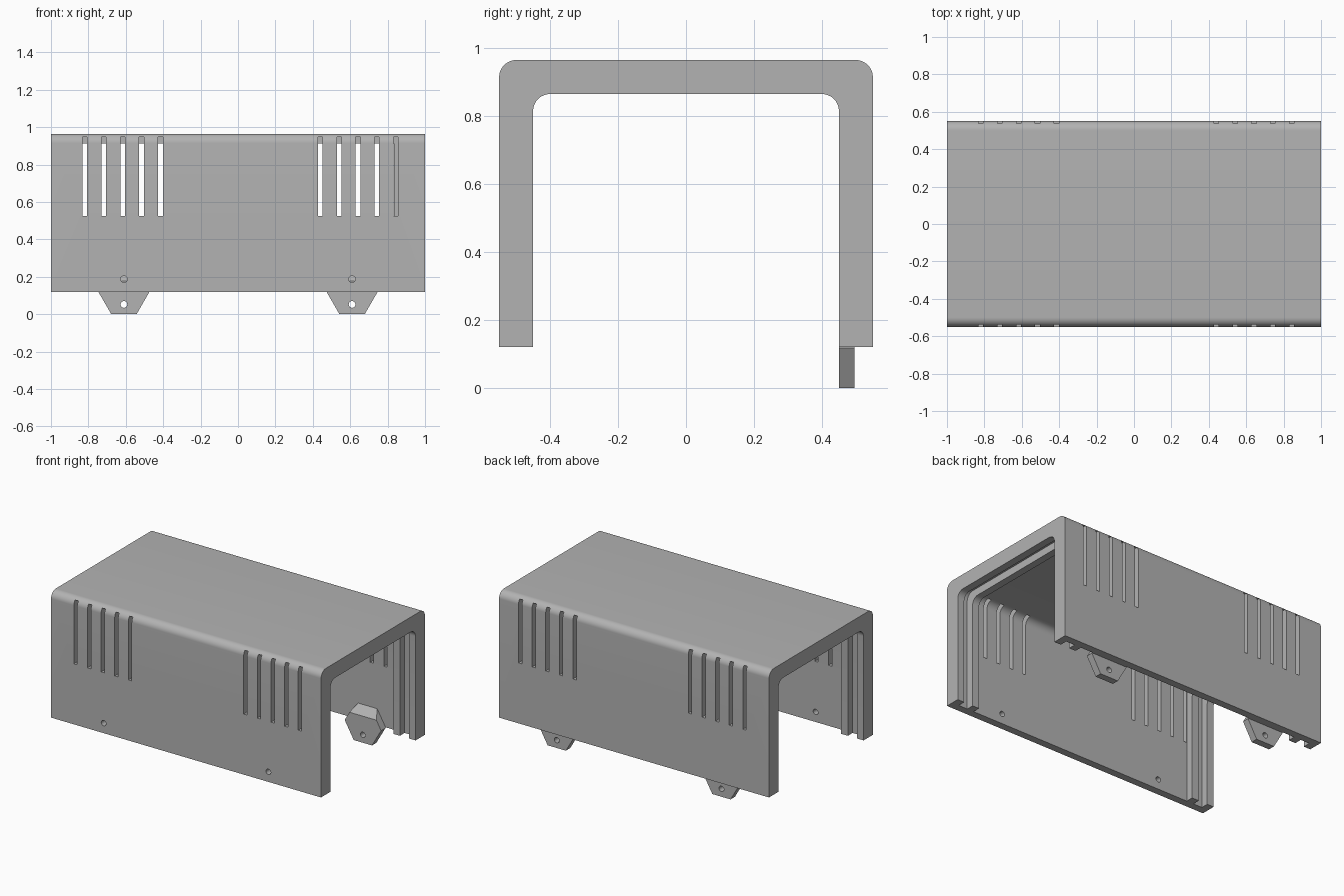
import bpy, bmesh, math
from mathutils import Vector, Matrix

cube = bpy.data.objects.get("Cube")
if cube:
    bpy.data.objects.remove(cube, do_unlink=True)

# Main sizes
BASE, TOP, HALF_W = 0.12, 0.965, 0.55
WALL, ROUND = 0.05, 0.05
LEG_X, HOLE_R = 0.61, 0.018

grey = bpy.data.materials.new("plain_grey")
grey.use_nodes = True
colour = (0.45, 0.45, 0.45, 1)
grey.diffuse_color = colour
grey.node_tree.nodes["Principled BSDF"].inputs["Base Color"].default_value = colour


def finish(name, bm):
    bmesh.ops.recalc_face_normals(bm, faces=bm.faces)
    mesh = bpy.data.meshes.new(name)
    bm.to_mesh(mesh)
    bm.free()
    mesh.materials.append(grey)
    obj = bpy.data.objects.new(name, mesh)
    bpy.context.collection.objects.link(obj)
    return obj


def extrude(bm, points, shift):
    face = bm.faces.new([bm.verts.new(p) for p in points])
    new = bmesh.ops.extrude_face_region(bm, geom=[face])["geom"]
    bmesh.ops.translate(bm, vec=shift, verts=[v for v in new if isinstance(v, bmesh.types.BMVert)])


def arch(name, inset, bottom, x0, x1, steps=12):
    """Block with two rounded upper edges, running along x."""
    bm = bmesh.new()
    w, top = HALF_W - inset, TOP - inset
    points = [(x0, -w, bottom), (x0, w, bottom)]
    for side in (0, 1):
        for i in range(steps + 1):
            a = math.pi / 2 * (side + i / steps)
            cy = (w - ROUND) * (1 - 2 * side)
            points.append((x0, cy + ROUND * math.cos(a), top - ROUND + ROUND * math.sin(a)))
    extrude(bm, points, Vector((x1 - x0, 0, 0)))
    return finish(name, bm)


def add_box(bm, low, high):
    low, high = Vector(low), Vector(high)
    bmesh.ops.create_cube(bm, size=1, matrix=Matrix.Translation((low + high) / 2)
                          @ Matrix.Diagonal((*(high - low), 1)))


def add_pin(bm, x, y, z, depth):
    bmesh.ops.create_cone(bm, cap_ends=True, segments=32, radius1=HOLE_R, radius2=HOLE_R, depth=depth,
                          matrix=Matrix.Translation((x, y, z)) @ Matrix.Rotation(math.pi / 2, 4, 'X'))


def combine(target, tool, operation):
    mod = target.modifiers.new(operation, 'BOOLEAN')
    mod.operation, mod.solver, mod.object = operation, 'EXACT', tool
    bpy.context.view_layer.objects.active = target
    bpy.ops.object.modifier_apply(modifier=mod.name)
    bpy.data.objects.remove(tool, do_unlink=True)


# Cover shell with its end flanges, panel grooves and ribs
cover = arch("enclosure_cover", 0, BASE, -1, 1)
combine(cover, arch("opening_cutter", 2 * WALL, -0.3, -1.2, 1.2), 'DIFFERENCE')
combine(cover, arch("cavity_cutter", WALL, -0.2, -0.832, 0.835), 'DIFFERENCE')
for side in (-1, 1):
    x0, x1 = sorted((side * 0.95, side * 0.884))
    combine(cover, arch("groove_cutter", WALL, -0.2, x0, x1), 'DIFFERENCE')

# Vent slots on both walls and screw holes in the front wall
bm = bmesh.new()
for i in range(5):
    for x in (-0.831 + 0.101 * i, 0.831 - 0.101 * i):
        for y0, y1 in ((-0.6, -0.46), (0.46, 0.6)):
            add_box(bm, (x, y0, 0.525), (x + 0.025, y1, 0.948))
for x in (-LEG_X, LEG_X):
    add_pin(bm, x, -HALF_W, 0.1875, 0.3)
combine(cover, finish("vent_cutter", bm), 'DIFFERENCE')

# Hexagonal fixing tabs inside the back wall
for x in (-LEG_X, LEG_X):
    bm = bmesh.new()
    points = [(x + 0.135 * math.cos(k * math.pi / 3), 0.45, 0.117 + 0.135 * math.sin(k * math.pi / 3))
              for k in range(6)]
    extrude(bm, points, Vector((0, 0.06, 0)))
    # Sloped top
    cut = bmesh.ops.bisect_plane(bm, geom=bm.verts[:] + bm.edges[:] + bm.faces[:], plane_co=(x, 0.45, 0.178),
                                 plane_no=(0, -1, 1), clear_outer=True)["geom_cut"]
    bmesh.ops.edgeloop_fill(bm, edges=[e for e in cut if isinstance(e, bmesh.types.BMEdge)])
    tab = finish("fixing_tab", bm)
    # Clearance behind the exposed half, and its screw hole
    for name in ("clearance", "hole"):
        bm = bmesh.new()
        if name == "clearance":
            add_box(bm, (x - 0.3, 0.496, -0.1), (x + 0.3, 0.6, BASE))
        else:
            add_pin(bm, x, 0.48, 0.0525, 0.2)
        combine(tab, finish(name + "_cutter", bm), 'DIFFERENCE')
    combine(cover, tab, 'UNION')

# Smooth rounded edges, keep hard corners
bpy.ops.object.select_all(action='DESELECT')
cover.select_set(True)
bpy.context.view_layer.objects.active = cover
bpy.ops.object.shade_smooth_by_angle(angle=math.radians(30))
